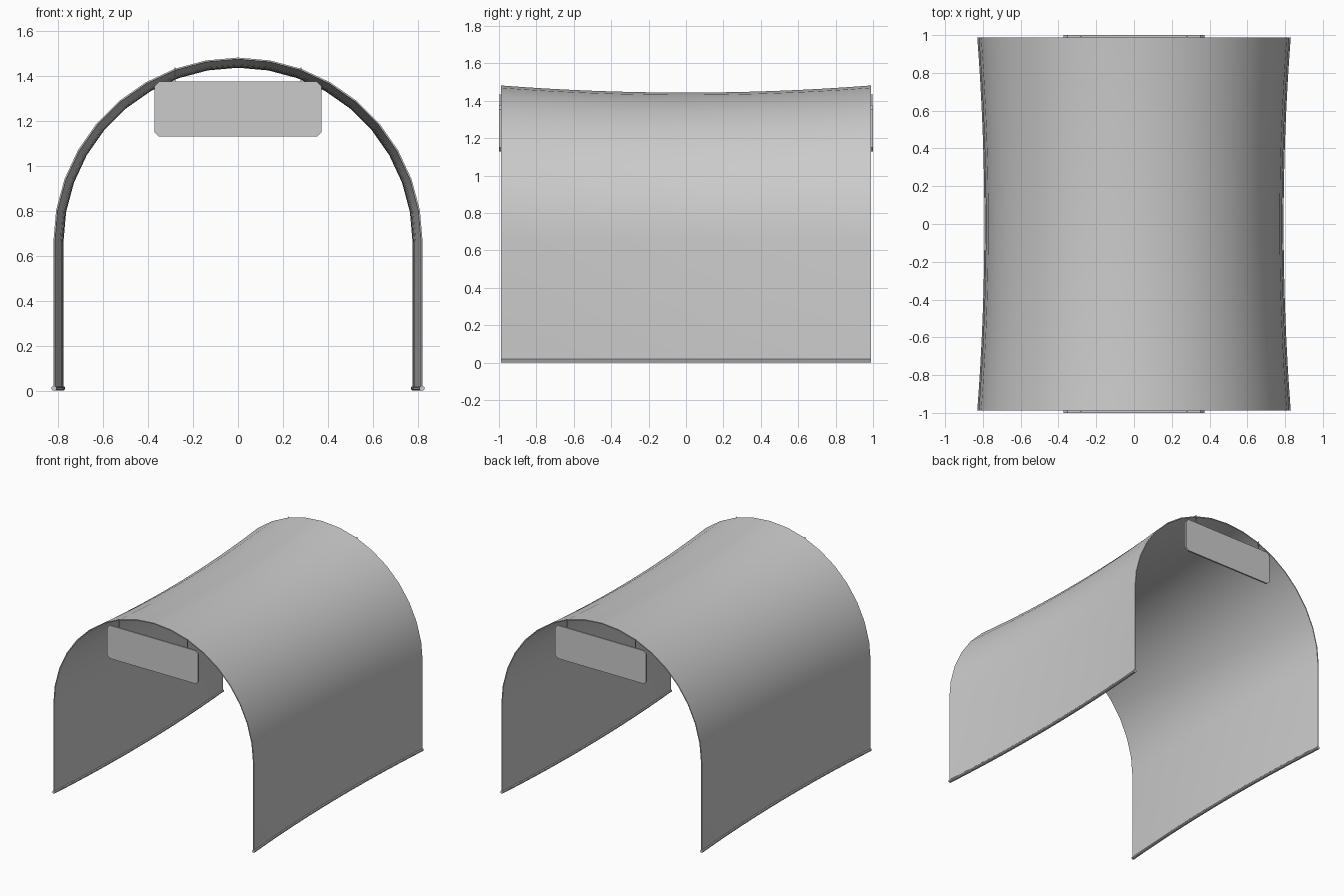
import bpy, bmesh, math

if "Cube" in bpy.data.objects:
    bpy.data.objects.remove(bpy.data.objects["Cube"])

HALF_LEN, SPRING_Z, ROWS = 0.988, 0.66, 16


def radius(y):
    # Outer arch radius: narrow waist in the middle, flared ends
    return 0.784 + 0.038 * (y / HALF_LEN) ** 2


def arch(r):
    # Straight legs with an 18-sided half circle on top
    arc = [(r * math.cos(math.radians(a)), SPRING_Z + r * math.sin(math.radians(a)))
           for a in range(0, 181, 10)]
    return [(r, 0.006)] + arc + [(-r, 0.006)]


def loft(name, section):
    # Sweep a closed (x, z) section along y and cap both ends
    bm = bmesh.new()
    rings = []
    for i in range(ROWS + 1):
        y = -HALF_LEN + 2 * HALF_LEN * i / ROWS
        rings.append([bm.verts.new((x, y, z)) for x, z in section(radius(y))])
    n = len(rings[0])
    for a, b in zip(rings, rings[1:]):
        for j in range(n):
            k = (j + 1) % n
            bm.faces.new((a[j], a[k], b[k], b[j]))
    for ring in (rings[0], rings[-1]):
        if n > 10:
            # Cap the arch as a strip of quads between outer and inner edges
            for j in range(n // 2 - 1):
                bm.faces.new((ring[j], ring[j + 1], ring[n - 2 - j], ring[n - 1 - j]))
        else:
            bm.faces.new(ring)
    return finish(name, bm)


def finish(name, bm):
    bmesh.ops.recalc_face_normals(bm, faces=bm.faces)
    me = bpy.data.meshes.new(name)
    bm.to_mesh(me)
    bm.free()
    ob = bpy.data.objects.new(name, me)
    bpy.context.collection.objects.link(ob)
    bpy.ops.object.select_all(action='DESELECT')
    ob.select_set(True)
    bpy.context.view_layer.objects.active = ob
    bpy.ops.object.shade_smooth_by_angle(angle=math.radians(30))
    return ob


def plate(name, outline, y0, y1):
    # Extrude an (x, z) outline between two y positions
    bm = bmesh.new()
    face = bm.faces.new([bm.verts.new((x, y0, z)) for x, z in outline])
    out = bmesh.ops.extrude_face_region(bm, geom=[face])
    verts = [v for v in out["geom"] if isinstance(v, bmesh.types.BMVert)]
    bmesh.ops.translate(bm, verts=verts, vec=(0, y1 - y0, 0))
    return finish(name, bm)


# Thin curved tunnel shell
loft("tunnel_shell", lambda r: arch(r) + arch(r - 0.007)[::-1])

# Bottom edge rails that follow the waist curve
rail = [(-0.011, 0.005), (-0.006, 0), (0.006, 0), (0.011, 0.005),
        (0.011, 0.014), (0.006, 0.019), (-0.006, 0.019), (-0.011, 0.014)]
for side, label in ((1, "right"), (-1, "left")):
    loft(f"{label}_base_rail",
         lambda r: [(side * (r - 0.003 + dx), z) for dx, z in rail])

# Hanging sign board with clipped corners and two thin hangers at each end
w, lo, hi, c = 0.372, 1.13, 1.375, 0.02
board = [(-w + c, lo), (w - c, lo), (w, lo + c), (w, hi - c),
         (w - c, hi), (-w + c, hi), (-w, hi - c), (-w, lo + c)]
for side, label in ((-1, "front"), (1, "back")):
    plate(f"{label}_sign", board, side * 0.988, side * 1.0)
    for x, hand in ((-0.28, "left"), (0.28, "right")):
        t = 0.0025
        strap = [(x - t, 1.365), (x + t, 1.365), (x + t, 1.437), (x - t, 1.437)]
        plate(f"{label}_{hand}_hanger", strap, side * 0.991, side * 0.996)
